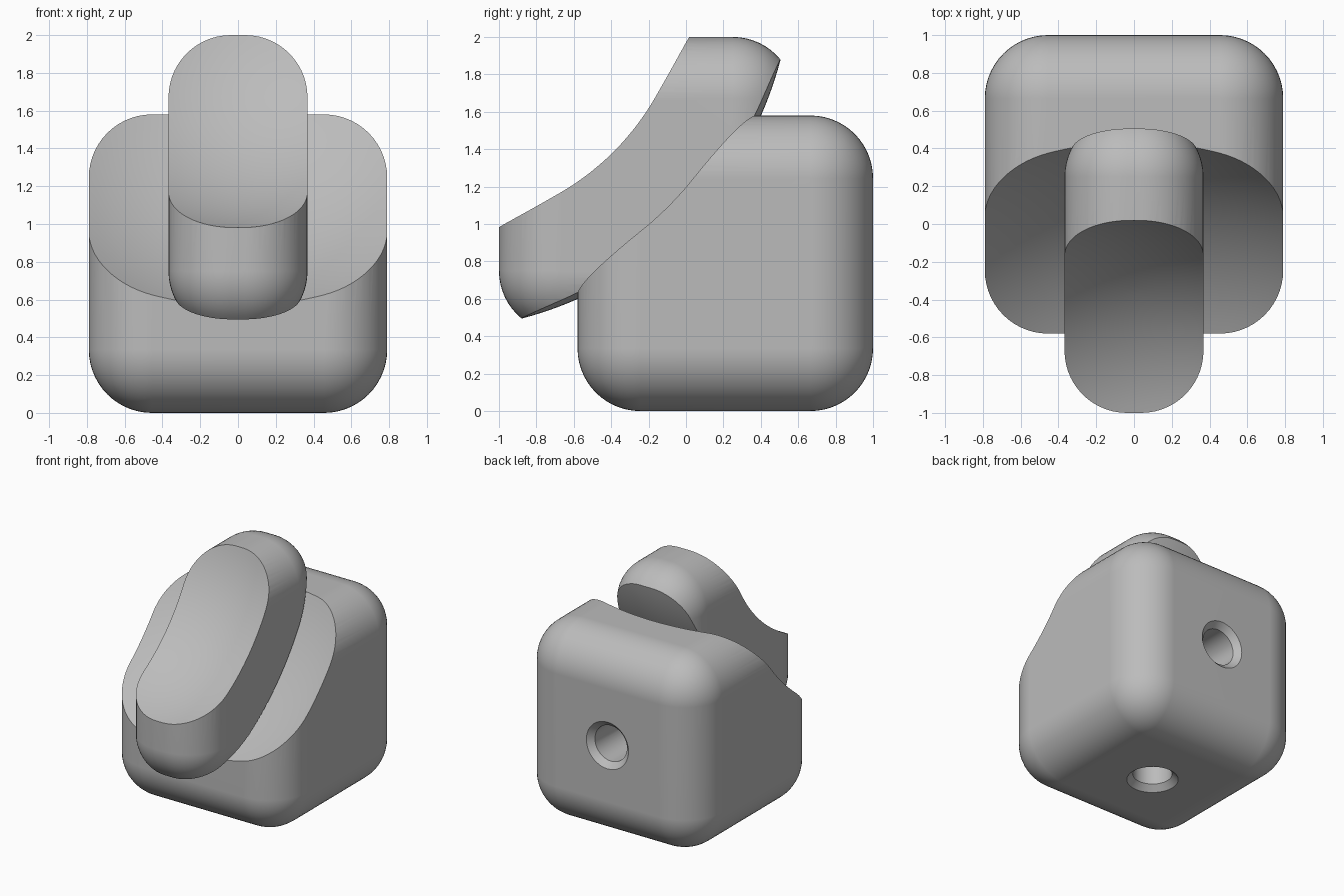
import bpy, bmesh
from math import radians, sqrt
from mathutils import Matrix, Vector

default = bpy.data.objects.get("Cube")
if default:
    bpy.data.objects.remove(default, do_unlink=True)

grey = bpy.data.materials.new("plain grey")
grey.use_nodes = True
grey.diffuse_color = (0.5, 0.5, 0.5, 1)
grey.node_tree.nodes["Principled BSDF"].inputs["Base Color"].default_value = (0.5, 0.5, 0.5, 1)

HALF = 0.79                                    # half size of the block
CENTRE = Vector((0, 0.21, HALF))               # block centre
DIAGONAL = Vector((0, -1, 1)) / sqrt(2)        # towards the upper front
FOCUS = CENTRE + DIAGONAL * 2.23               # shared centre of the curved faces
TILT = DIAGONAL.to_track_quat('Z', 'Y').to_matrix().to_4x4()


def finish_mesh(name, bm):
    mesh = bpy.data.meshes.new(name)
    bmesh.ops.recalc_face_normals(bm, faces=bm.faces)
    bm.to_mesh(mesh)
    bm.free()
    mesh.materials.append(grey)
    obj = bpy.data.objects.new(name, mesh)
    bpy.context.collection.objects.link(obj)
    return obj


def rounded_box(name, centre, half_width, radius):
    bm = bmesh.new()
    size = Matrix.Diagonal((2 * half_width, 2 * HALF, 2 * HALF, 1))
    bmesh.ops.create_cube(bm, size=1, matrix=Matrix.Translation(centre) @ size)
    bmesh.ops.bevel(bm, geom=bm.edges[:], offset=radius, offset_type='OFFSET',
                    segments=14, profile=0.5, affect='EDGES', clamp_overlap=True)
    return finish_mesh(name, bm)


def ball(radius):
    bm = bmesh.new()
    bmesh.ops.create_uvsphere(bm, u_segments=160, v_segments=120, radius=radius,
                              matrix=Matrix.Translation(FOCUS) @ TILT)
    return finish_mesh("ball_cutter", bm)


def hole_cutter(direction):
    """Chamfered bore entering the block from the given side."""
    bm = bmesh.new()
    rings = []
    spin = direction.to_track_quat('Z', 'Y').to_matrix().to_4x4()
    for depth, radius in ((-0.05, 0.238), (0.045, 0.143), (0.85, 0.143)):
        place = Matrix.Translation(CENTRE + direction * (HALF - depth)) @ spin
        rings.append(bmesh.ops.create_circle(bm, segments=48, radius=radius, matrix=place)["verts"])
    for a, b in zip(rings, rings[1:]):
        for i in range(len(a)):
            j = (i + 1) % len(a)
            bm.faces.new((a[i], a[j], b[j], b[i]))
    bm.faces.new(rings[0])
    bm.faces.new(rings[-1])
    return finish_mesh("hole_cutter", bm)


def carve(obj, cutter, operation):
    cutter.hide_render = True
    mod = obj.modifiers.new("carve", 'BOOLEAN')
    mod.object, mod.operation, mod.solver = cutter, operation, 'EXACT'
    bpy.context.view_layer.update()
    result = bpy.data.meshes.new_from_object(
        obj.evaluated_get(bpy.context.evaluated_depsgraph_get()))
    obj.modifiers.clear()
    obj.data = result
    bpy.data.objects.remove(cutter, do_unlink=True)


def smooth(obj):
    obj.data.materials.clear()
    obj.data.materials.append(grey)
    for face in obj.data.polygons:
        face.material_index = 0
    bpy.ops.object.select_all(action='DESELECT')
    obj.select_set(True)
    bpy.context.view_layer.objects.active = obj
    bpy.ops.object.shade_smooth_by_angle(angle=radians(25))
    weighted = obj.modifiers.new("even shading", 'WEIGHTED_NORMAL')
    weighted.keep_sharp = True


# Block with a dished upper front and chamfered holes in back and base
block = rounded_box("block", CENTRE, HALF, 0.335)
carve(block, ball(1.965), 'DIFFERENCE')
for side in (Vector((0, 1, 0)), Vector((0, 0, -1))):
    carve(block, hole_cutter(side), 'DIFFERENCE')
smooth(block)

# Curved bar: a slice of a narrower box between two concentric balls
bar = rounded_box("curved_bar", CENTRE + Vector((0, -0.42, 0.42)), 0.368, 0.33)
carve(bar, ball(1.935), 'INTERSECT')
carve(bar, ball(1.434), 'DIFFERENCE')
smooth(bar)
